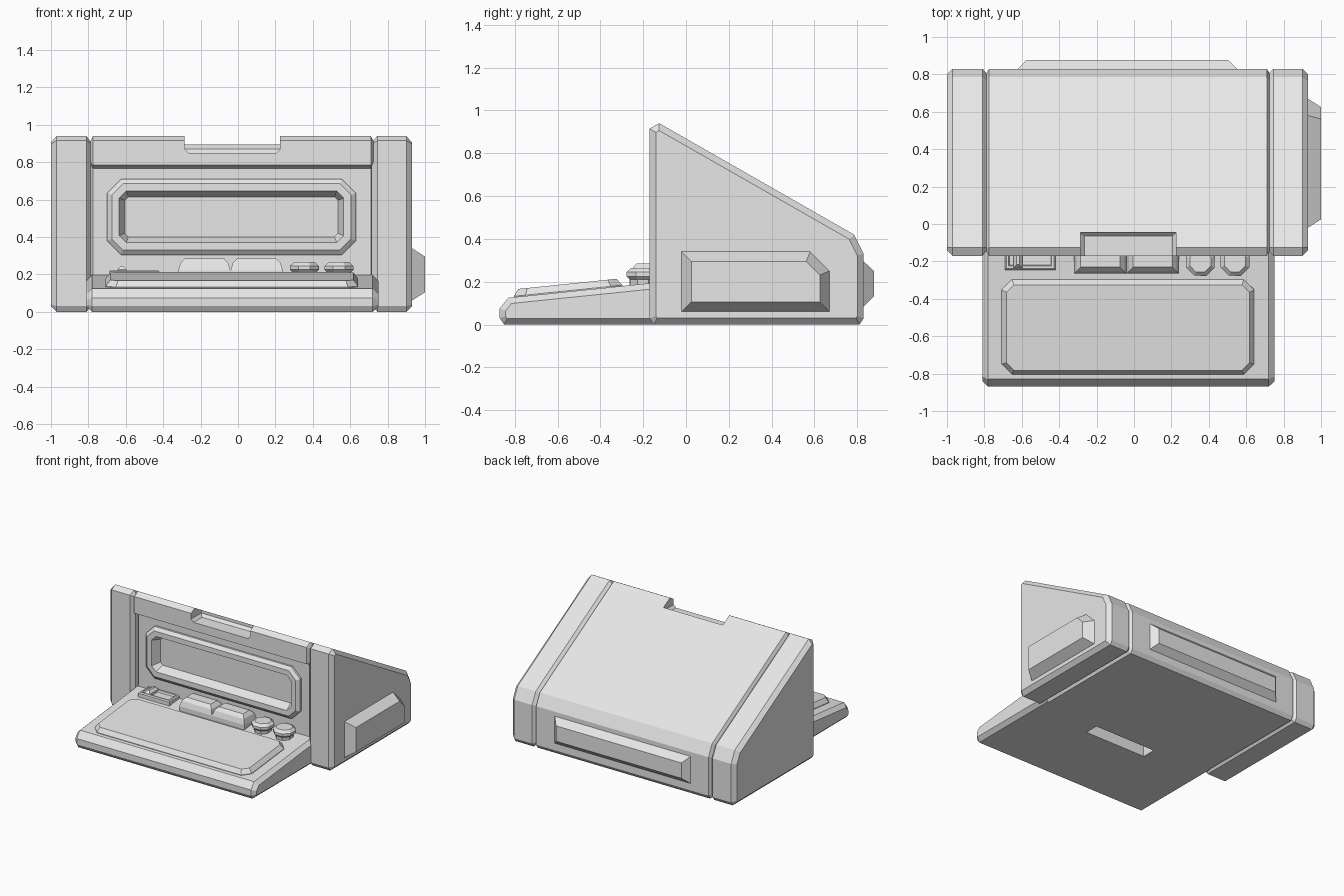
import bpy, bmesh, math
from mathutils import Vector

old = bpy.data.objects.get("Cube")
if old:
    bpy.data.objects.remove(old, do_unlink=True)

grey = bpy.data.materials.new("plain grey")
grey.use_nodes = True
grey.diffuse_color = (0.8, 0.8, 0.8, 1)
grey.node_tree.nodes["Principled BSDF"].inputs["Base Color"].default_value = (0.8, 0.8, 0.8, 1)


def inset(outline, d):
    """Move every edge of a counter-clockwise outline inward by d."""
    pts = [Vector(p) for p in outline]
    out = []
    for i, p in enumerate(pts):
        a = (p - pts[i - 1]).normalized()
        b = (pts[(i + 1) % len(pts)] - p).normalized()
        na, nb = Vector((-a.y, a.x)), Vector((-b.y, b.x))
        out.append(p + (na + nb) * d / (1 + na.dot(nb)))
    return out


def loft(name, outline, axis, levels):
    """Stack copies of an outline along an axis; levels are (position, inset)."""
    place = {"x": lambda u, v, w: (w, u, v),
             "y": lambda u, v, w: (u, w, v),
             "z": lambda u, v, w: (u, v, w)}[axis]
    bm = bmesh.new()
    rings = [[bm.verts.new(place(p.x, p.y, w)) for p in inset(outline, d)]
             for w, d in levels]
    n = len(outline)
    for lo, hi in zip(rings, rings[1:]):
        for i in range(n):
            j = (i + 1) % n
            bm.faces.new((lo[i], lo[j], hi[j], hi[i]))
    bm.faces.new(rings[0])
    bm.faces.new(rings[-1])
    bmesh.ops.recalc_face_normals(bm, faces=bm.faces)
    mesh = bpy.data.meshes.new(name)
    bm.to_mesh(mesh)
    bm.free()
    mesh.materials.append(grey)
    ob = bpy.data.objects.new(name, mesh)
    bpy.context.collection.objects.link(ob)
    return ob


def rect(u0, u1, v0, v1, c=0):
    """Rectangle outline with optional cut corners."""
    if not c:
        return [(u0, v0), (u1, v0), (u1, v1), (u0, v1)]
    return [(u0 + c, v0), (u1 - c, v0), (u1, v0 + c), (u1, v1 - c),
            (u1 - c, v1), (u0 + c, v1), (u0, v1 - c), (u0, v0 + c)]


def cut(ob, cutter):
    mod = ob.modifiers.new("cut", "BOOLEAN")
    mod.operation, mod.solver, mod.object = "DIFFERENCE", "EXACT", cutter
    bpy.context.view_layer.objects.active = ob
    bpy.ops.object.modifier_apply(modifier=mod.name)
    bpy.data.objects.remove(cutter, do_unlink=True)


# Wedge-shaped housing: two end blocks and a recessed middle
back = [(0.81, 0), (0.83, 0.03), (0.83, 0.33), (0.785, 0.42), (-0.125, 0.94), (-0.17, 0.915)]
end_profile = [(-0.15, 0)] + back + [(-0.17, 0.03)]
mid_profile = [(-0.12, 0)] + back + [(-0.17, 0.785), (-0.12, 0.765)]
loft("right_end_block", end_profile, "x", [(-1, 0.03), (-0.97, 0), (-0.81, 0), (-0.785, 0.03)])
loft("left_end_block", end_profile, "x", [(0.715, 0.03), (0.745, 0), (0.9, 0), (0.93, 0.03)])
housing = loft("housing", mid_profile, "x", [(-0.79, 0.025), (-0.775, 0), (0.71, 0), (0.725, 0.025)])

# Finger notch in the top edge
cut(housing, loft("notch_cutter", rect(-0.285, 0.225, -0.3, -0.045), "z",
                  [(0.85, 0.02), (0.87, 0), (1.1, 0)]))

# Screen opening with its raised frame
screen = rect(-0.7, 0.63, 0.305, 0.71, 0.075)
cut(housing, loft("screen_cutter", screen, "y", [(-0.2, 0.03), (-0.07, 0.03)]))
loft("screen_frame", screen, "y", [(-0.06, 0), (-0.135, 0), (-0.155, 0.025),
                                   (-0.155, 0.065), (-0.09, 0.095)])

# Raised panels on the back and the left end
loft("back_panel", rect(-0.62, 0.55, 0.085, 0.295), "y", [(0.8, 0), (0.83, 0), (0.877, 0.045)])
side = [(-0.02, 0.06), (0.67, 0.06), (0.67, 0.25), (0.58, 0.34), (-0.02, 0.34)]
loft("side_panel", side, "x", [(0.9, 0), (0.93, 0), (1.0, 0.045)])

# Sloping front tray, open underneath the buttons
tray_profile = [(-0.85, 0), (-0.1, 0), (-0.1, 0.2), (-0.83, 0.125), (-0.87, 0.075), (-0.87, 0.03)]
tray = loft("tray", tray_profile, "x", [(-0.81, 0.028), (-0.78, 0), (0.72, 0), (0.75, 0.028)])
cut(tray, loft("pocket_cutter", rect(-0.3, 0.23, -0.25, -0.14), "z", [(-0.1, 0), (0.4, 0)]))

# Raised pad lying on the tray slope
pad = loft("tray_pad", rect(-0.675, 0.675, -0.255, 0.255, 0.055), "z",
           [(-0.02, 0), (0.004, 0), (0.036, 0.025)])
pad.location = (-0.0325, -0.55, 0.154)
pad.rotation_euler.x = math.atan2(0.075, 0.73)

# Pair of wide buttons
for name, x0, x1 in (("right_button", -0.32, -0.04), ("left_button", -0.04, 0.24)):
    loft(name, rect(x0, x1, -0.265, -0.115), "z", [(0.16, 0), (0.22, 0), (0.26, 0.012), (0.286, 0.035)])

# Two eight-sided knobs
for i, x in enumerate((0.355, 0.54)):
    ring = [(x + 0.083 * math.cos(math.radians(a)), -0.2 + 0.083 * math.sin(math.radians(a)))
            for a in range(22, 360, 45)]
    loft(f"knob_{i + 1}", ring, "z", [(0.16, 0.02), (0.21, 0.015), (0.225, 0),
                                      (0.245, 0), (0.265, 0.02)])

# Switch plate with a sunken window and a small lever
loft("switch_plate", rect(-0.69, -0.42, -0.245, -0.115), "z",
     [(0.16, 0), (0.215, 0), (0.222, 0.008), (0.222, 0.02), (0.208, 0.025)])
loft("switch_lever", rect(-0.645, -0.595, -0.235, -0.125), "z", [(0.19, 0), (0.225, 0), (0.245, 0.018)])
